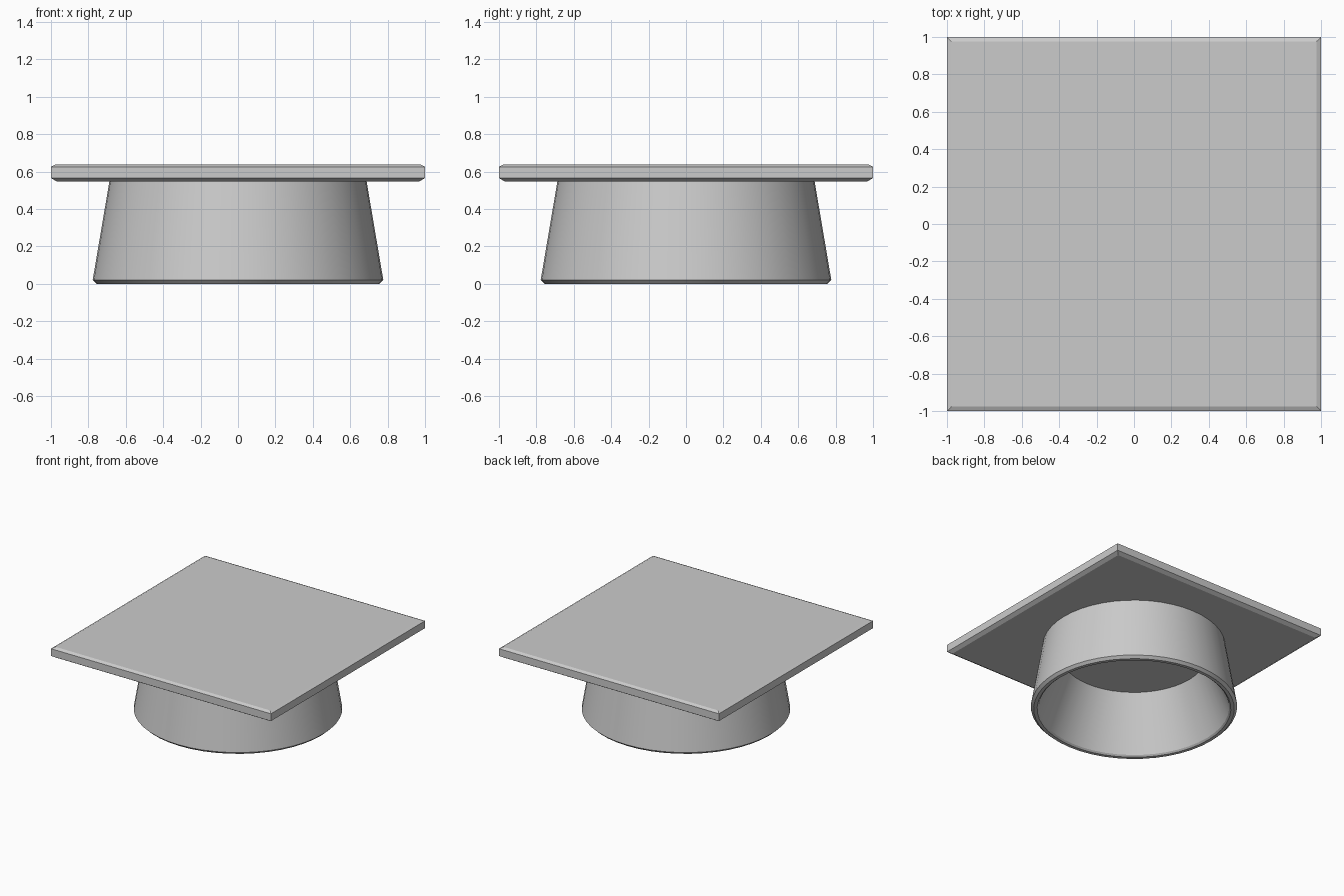
import bpy
import bmesh
import math

cube = bpy.data.objects.get("Cube")
if cube:
    bpy.data.objects.remove(cube)

grey = bpy.data.materials.new("light grey")
grey.use_nodes = True
colour = (0.6, 0.6, 0.6, 1)
grey.diffuse_color = colour
grey.node_tree.nodes["Principled BSDF"].inputs["Base Color"].default_value = colour


def lofted(name, rings, sides, turn=0.0, smooth=False):
    """Join regular polygon rings (radius, height) and cap both ends."""
    bm = bmesh.new()
    loops = []
    for radius, z in rings:
        angles = [turn + math.tau * i / sides for i in range(sides)]
        loops.append([bm.verts.new((radius * math.cos(a), radius * math.sin(a), z))
                      for a in angles])
    for low, high in zip(loops, loops[1:]):
        for i in range(sides):
            j = (i + 1) % sides
            bm.faces.new((low[i], low[j], high[j], high[i]))
    bm.faces.new(loops[0])
    bm.faces.new(loops[-1])
    bmesh.ops.recalc_face_normals(bm, faces=bm.faces)
    mesh = bpy.data.meshes.new(name)
    bm.to_mesh(mesh)
    bm.free()
    mesh.materials.append(grey)
    obj = bpy.data.objects.new(name, mesh)
    bpy.context.collection.objects.link(obj)
    if smooth:
        bpy.ops.object.select_all(action="DESELECT")
        obj.select_set(True)
        bpy.context.view_layer.objects.active = obj
        bpy.ops.object.shade_smooth_by_angle(angle=math.radians(25))
    return obj


# Square board with chamfered edges, given by half widths
board = [(0.97, 0.548), (1.0, 0.566), (1.0, 0.626), (0.975, 0.638)]
lofted("square_board", [(half * math.sqrt(2), z) for half, z in board],
       4, turn=math.pi / 4)

# Hollow tapered band: inner ceiling, steep inner wall, chamfered rim, outer wall
band = [(0.545, 0.457), (0.717, 0.012), (0.73, 0.0), (0.756, 0.0),
        (0.777, 0.02), (0.687, 0.552)]
lofted("tapered_band", band, 48, smooth=True)
